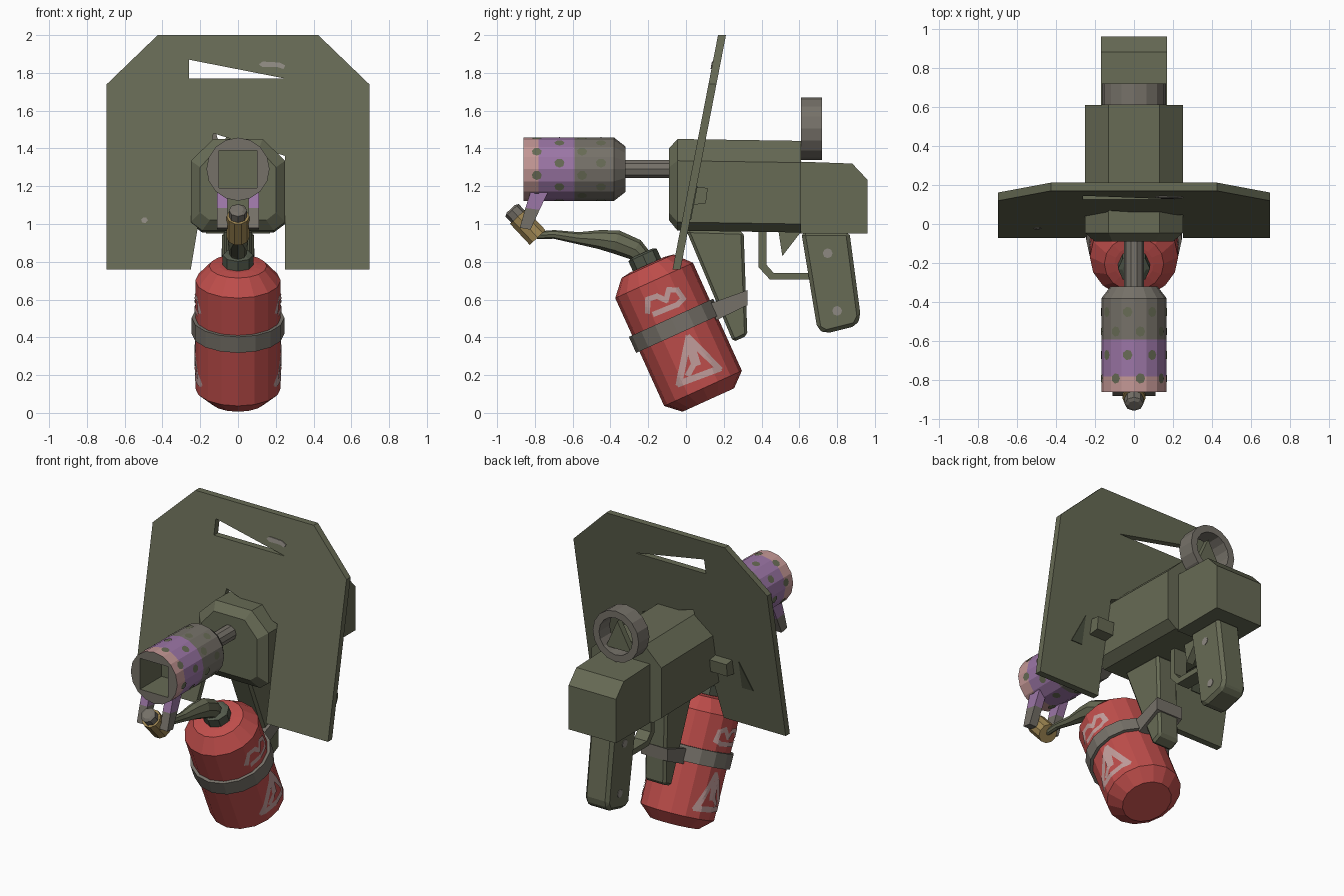
import bpy, bmesh, math
from mathutils import Vector

if "Cube" in bpy.data.objects:
    bpy.data.objects.remove(bpy.data.objects["Cube"])

COLORS = {
    "olive": (0.135, 0.145, 0.09), "dark_olive": (0.07, 0.08, 0.05),
    "red": (0.52, 0.075, 0.07), "steel": (0.18, 0.165, 0.14),
    "purple": (0.33, 0.18, 0.38), "pink": (0.55, 0.31, 0.30),
    "brass": (0.36, 0.25, 0.09), "pale_mark": (0.54, 0.34, 0.33),
    "worn_grey": (0.27, 0.25, 0.22), "nut_green": (0.085, 0.10, 0.07),
}
MATS = {}
for k, c in COLORS.items():
    MATS[k] = bpy.data.materials.new(k)
    MATS[k].diffuse_color = (*c, 1)


def make(name, verts, faces, mats, idx=None, bevel=0, outward=None):
    """Mesh object; mats is a list of colour names, idx the slot of each face."""
    me = bpy.data.meshes.new(name)
    me.from_pydata([tuple(v) for v in verts], [], faces)
    for m in mats:
        me.materials.append(MATS[m])
    for i, p in enumerate(me.polygons):
        p.material_index = idx[i] if idx else 0
    bm = bmesh.new()
    bm.from_mesh(me)
    if outward:
        bm.normal_update()
        for f in bm.faces:
            if f.normal.dot(outward(f.calc_center_median())) < 0:
                f.normal_flip()
    else:
        bmesh.ops.recalc_face_normals(bm, faces=bm.faces)
    bm.to_mesh(me)
    bm.free()
    ob = bpy.data.objects.new(name, me)
    bpy.context.collection.objects.link(ob)
    if bevel:
        b = ob.modifiers.new("chamfer", "BEVEL")
        b.width, b.segments = bevel, 1
    return ob


def loft(name, rings, mats, bevel=0):
    """Skin equal-length rings; mats = one colour, or one per segment plus both caps."""
    n, k = len(rings[0]), len(rings)
    faces = [[i * n + j, i * n + (j + 1) % n, (i + 1) * n + (j + 1) % n, (i + 1) * n + j]
             for i in range(k - 1) for j in range(n)]
    faces += [list(range(n))[::-1], list(range((k - 1) * n, k * n))]
    if isinstance(mats, str):
        mats = [mats] * (k + 1)
    names = sorted(set(mats))
    idx = [names.index(mats[i]) for i in range(k - 1) for j in range(n)]
    idx += [names.index(mats[-2]), names.index(mats[-1])]
    return make(name, [v for r in rings for v in r], faces, names, idx, bevel)


def prism(name, outline, x0, x1, mat, bevel=0):
    """Side profile (y, z) extruded across x."""
    return loft(name, [[(x, y, z) for y, z in outline] for x in (x0, x1)], mat, bevel)


class Frame:
    """Cylinder coordinates around an axis; angle 0 points to +x."""
    def __init__(self, origin, axis):
        self.o, self.ax = Vector(origin), Vector(axis).normalized()
        self.e1 = Vector((1, 0, 0))
        self.e2 = self.ax.cross(self.e1)

    def at(self, a, h, r):
        return self.o + self.ax * h + (self.e1 * math.cos(a) + self.e2 * math.sin(a)) * r

    def ring(self, h, r, n=16, square=False):
        out = []
        for k in range(n):
            a = 2 * math.pi * k / n
            s = 1 / max(abs(math.cos(a)), abs(math.sin(a))) if square else 1
            out.append(self.at(a, h, r * s))
        return out

    def skin(self, a, h, R, n=16, lift=0.004):
        s = 2 * math.pi / n
        return self.at(a, h, R * math.cos(s / 2) / math.cos(a % s - s / 2) + lift)

    def out(self, p):
        d = p - self.o
        return d - self.ax * d.dot(self.ax)

    def tube(self, name, prof, mats, n=16):
        return loft(name, [self.ring(h, r, n) for h, r in prof], mats)


# ---- shield: leaning plate with a skewed notch and a wedge-shaped view slot
def plate(name, loops, y0, y1, mat):
    bm = bmesh.new()
    edges = []
    for lp in loops:
        vs = [bm.verts.new((x, -0.05 + 0.194 * (z - 0.76), z)) for x, z in lp]
        edges += [bm.edges.new((vs[i], vs[(i + 1) % len(vs)])) for i in range(len(vs))]
    bmesh.ops.triangle_fill(bm, use_beauty=True, use_dissolve=False, edges=edges)
    bm.verts.index_update()
    n = len(bm.verts)
    verts = [v.co + Vector((0, y, 0)) for y in (y0, y1) for v in bm.verts]
    front = [[v.index for v in f.verts] for f in bm.faces]
    rim = [[v.index for v in e.verts] for e in bm.edges if len(e.link_faces) == 1]
    bm.free()
    faces = front + [[i + n for i in f[::-1]] for f in front]
    faces += [[a, b, b + n, a + n] for a, b in rim]
    make(name, verts, faces, [mat])


plate("shield", [[(-0.25, 0.76), (-0.13, 1.48), (0.25, 1.36), (0.25, 0.76), (0.695, 0.76),
                  (0.695, 1.74), (0.425, 2.0), (-0.425, 2.0), (-0.695, 1.74), (-0.695, 0.76)],
                 [(-0.26, 1.87), (-0.26, 1.77), (0.25, 1.77)]], -0.021, 0.021, "olive")
plate("shield_scratch", [[(0.11, 1.845), (0.13, 1.86), (0.22, 1.855), (0.25, 1.84),
                          (0.24, 1.82), (0.21, 1.83), (0.13, 1.83)]], -0.026, -0.02, "worn_grey")
plate("shield_chip", [[(-0.495 + 0.018 * math.cos(k), 1.02 + 0.016 * math.sin(k))
                       for k in range(6)]], -0.026, -0.02, "worn_grey")
for s, side in ((1, "right"), (-1, "left")):
    plate(f"shield_back_recess_{side}",
          [[(s * 0.42, 1.2), (s * 0.42, 1.02), (s * 0.5, 1.02)]], 0.02, 0.026, "dark_olive")
    prism(f"shield_bracket_{side}", [(0.04, 1.20), (0.115, 1.19), (0.105, 1.11), (0.03, 1.10)],
          s * 0.23, s * 0.37, "olive")

# ---- receiver body with chamfered corners and front
def octagon(y, w, wt, wb, z0, z1, z2, z3):
    half = [(wb, z0), (w, z1), (w, z2), (wt, z3)]
    return [(x, y, z) for x, z in half] + [(-x, y, z) for x, z in half[::-1]]


loft("receiver", [octagon(-0.09, 0.20, 0.11, 0.15, 1.02, 1.06, 1.30, 1.40),
                  octagon(-0.045, 0.25, 0.13, 0.19, 0.965, 1.01, 1.335, 1.45),
                  octagon(0.61, 0.25, 0.13, 0.19, 0.955, 1.0, 1.325, 1.44)], "olive")
prism("rear_block", [(0.6, 0.95), (0.96, 0.95), (0.96, 1.235), (0.88, 1.32), (0.6, 1.33)],
      -0.17, 0.17, "olive")

# ---- grip, trigger, guard, tank pylon
prism("grip", [(0.61, 0.96), (0.865, 0.96), (0.925, 0.51), (0.90, 0.46), (0.74, 0.42),
               (0.695, 0.445)], -0.085, 0.085, "olive", 0.02)
for y, z in ((0.75, 0.845), (0.80, 0.54)):
    dot = [(y + 0.026 * math.cos(k * math.pi / 4), z + 0.026 * math.sin(k * math.pi / 4))
           for k in range(8)]
    for s in (1, -1):
        prism("grip_chip", dot, s * 0.083, s * 0.088, "worn_grey")
prism("trigger", [(0.49, 0.96), (0.61, 0.96), (0.51, 0.83)], -0.025, 0.025, "olive")
prism("trigger_guard", [(0.385, 0.96), (0.425, 0.96), (0.425, 0.785), (0.465, 0.74),
                        (0.66, 0.74), (0.66, 0.705), (0.445, 0.705), (0.385, 0.77)],
      -0.045, 0.045, "olive")
prism("tank_pylon", [(0.0, 0.97), (0.305, 0.96), (0.325, 0.41), (0.25, 0.375)],
      -0.075, 0.075, "olive", 0.015)

# ---- ring sight
sight = Frame((0, 0.61, 1.505), (0, 1, 0))
prof = [(0, 0.165), (0.11, 0.165), (0.11, 0.12), (0, 0.12)]
rings = [sight.ring(h, r) for h, r in prof]
ring_faces = [[i * 16 + j, i * 16 + (j + 1) % 16, (i + 1) % 4 * 16 + (j + 1) % 16,
               (i + 1) % 4 * 16 + j] for i in range(4) for j in range(16)]
make("ring_sight", [v for r in rings for v in r], ring_faces, ["steel"])
loft("sight_post", [[(-0.09, y, 1.41), (0.09, y, 1.41), (0.01, y, 1.59)] for y in (0.65, 0.69)],
     "olive")

# ---- barrel and striped muzzle can with square bore
can = Frame((0, -0.86, 1.29), (0, 1, 0))
can.tube("barrel", [(0.5, 0.05), (0.8, 0.05)], "steel", 10)
CR = 0.167
loft("muzzle_can", [can.ring(0.22, 0.1, 16, True), can.ring(0, 0.1, 16, True), can.ring(0, CR),
                    can.ring(0.08, CR), can.ring(0.27, CR), can.ring(0.48, CR),
                    can.ring(0.54, 0.12)],
     ["olive", "steel", "pink", "purple", "steel", "steel", "olive", "steel"])
verts, faces = [], []
for row, h in enumerate((0.07, 0.19, 0.31, 0.41)):
    for k in range(8):
        a0 = (2 * k + row % 2 + 0.5) * math.pi / 8
        faces.append(list(range(len(verts), len(verts) + 7)))
        verts += [can.skin(a0 + 0.025 / CR * math.cos(q * math.tau / 7),
                           h + 0.027 * math.sin(q * math.tau / 7), CR) for q in range(7)]
make("can_spots", verts, faces, ["olive"], outward=can.out)

# ---- struts and brass nozzle under the can
for s, side in ((1, "right"), (-1, "left")):
    prism(f"strut_upper_{side}", [(-0.82, 1.18), (-0.725, 1.18), (-0.775, 1.075), (-0.85, 1.085)],
          s * 0.055, s * 0.11, "purple")
    prism(f"strut_lower_{side}", [(-0.85, 1.085), (-0.775, 1.075), (-0.823, 0.97), (-0.88, 0.98)],
          s * 0.055, s * 0.11, "steel")
noz = Frame((0, -0.89, 1.04), (0, 0.105, -0.112))
noz.tube("brass_nozzle", [(0, 0.06), (0.153, 0.06)], "brass", 10)
noz.tube("nozzle_tip", [(-0.055, 0.03), (-0.045, 0.048), (0.01, 0.048)], "steel", 8)

# ---- hose: swelling tube from nozzle to tank
path = [(-0.79, 0.94, 0.02), (-0.70, 0.945, 0.023), (-0.57, 0.925, 0.032), (-0.46, 0.918, 0.05),
        (-0.37, 0.905, 0.063), (-0.27, 0.865, 0.058), (-0.215, 0.81, 0.045), (-0.19, 0.75, 0.045)]
rings = []
for i, (y, z, r) in enumerate(path):
    a, b = path[max(i - 1, 0)], path[min(i + 1, len(path) - 1)]
    rings.append(Frame((0, y, z), (0, b[0] - a[0], b[1] - a[1])).ring(0, r, 8))
loft("hose", [[(v.x * 0.85, v.y, v.z) for v in r] for r in rings], "olive")

# ---- tilted gas tank, nut, band and clamp
tank = Frame((0, 0.09, 0.13), (0, -0.413, 0.911))
TR = 0.226
tank.tube("tank", [(-0.068, 0.15), (0, TR), (0.627, TR), (0.71, 0.152), (0.718, 0.1)], "red")
tank.tube("tank_nut", [(0.70, 0.082), (0.775, 0.082), (0.785, 0.06)], "nut_green", 8)
tank.tube("tank_band", [(0.317, 0.245), (0.41, 0.245)], "steel")
prism("band_clamp", [(0.13, 0.58), (0.325, 0.65), (0.325, 0.57), (0.16, 0.49)],
      -0.095, 0.095, "steel")

# ---- painted marks on both sides of the tank (offset across, height along axis)
def stroke(pts, w, verts, faces, side):
    for (t0, h0), (t1, h1) in zip(pts, pts[1:]):
        d = Vector((t1 - t0, h1 - h0))
        u = d.normalized() * w / 2
        start, d = Vector((t0, h0)) - u * 0.7, d + u * 1.4
        steps = max(2, int(d.length / 0.015))
        for i in range(steps + 1):
            for q in (-1, 0, 1):
                p = start + d * (i / steps) + Vector((-u.y, u.x)) * q
                a = math.asin(max(-0.95, min(0.95, p.x / TR)))
                verts.append(tank.skin(a if side > 0 else math.pi - a, p.y, TR))
            if i:
                n = len(verts)
                faces += [[n - 6 + q, n - 5 + q, n - 2 + q, n - 3 + q] for q in (0, 1)]


for side, label in ((1, "right"), (-1, "left")):
    verts, faces = [], []
    stroke([(0.04, 0.275), (-0.105, 0.075), (0.12, 0.06), (0.04, 0.275)], 0.034, verts, faces, side)
    stroke([(0.03, 0.22), (0.02, 0.14)], 0.05, verts, faces, side)
    stroke([(-0.04, 0.1), (0.0, 0.13)], 0.03, verts, faces, side)
    make(f"tank_warning_triangle_{label}", verts, faces, ["pale_mark"], outward=tank.out)
    verts, faces = [], []
    stroke([(-0.10, 0.49), (-0.07, 0.55), (-0.02, 0.545), (0.014, 0.505), (0.05, 0.55),
            (0.09, 0.53), (0.10, 0.475), (0.06, 0.46), (-0.07, 0.465)], 0.028, verts, faces, side)
    make(f"tank_flame_mark_{label}", verts, faces, ["pale_mark"], outward=tank.out)

for m in bpy.data.materials:
    if m.users and not m.is_grease_pencil:
        m.use_nodes = True
        m.node_tree.nodes["Principled BSDF"].inputs["Base Color"].default_value = m.diffuse_color
